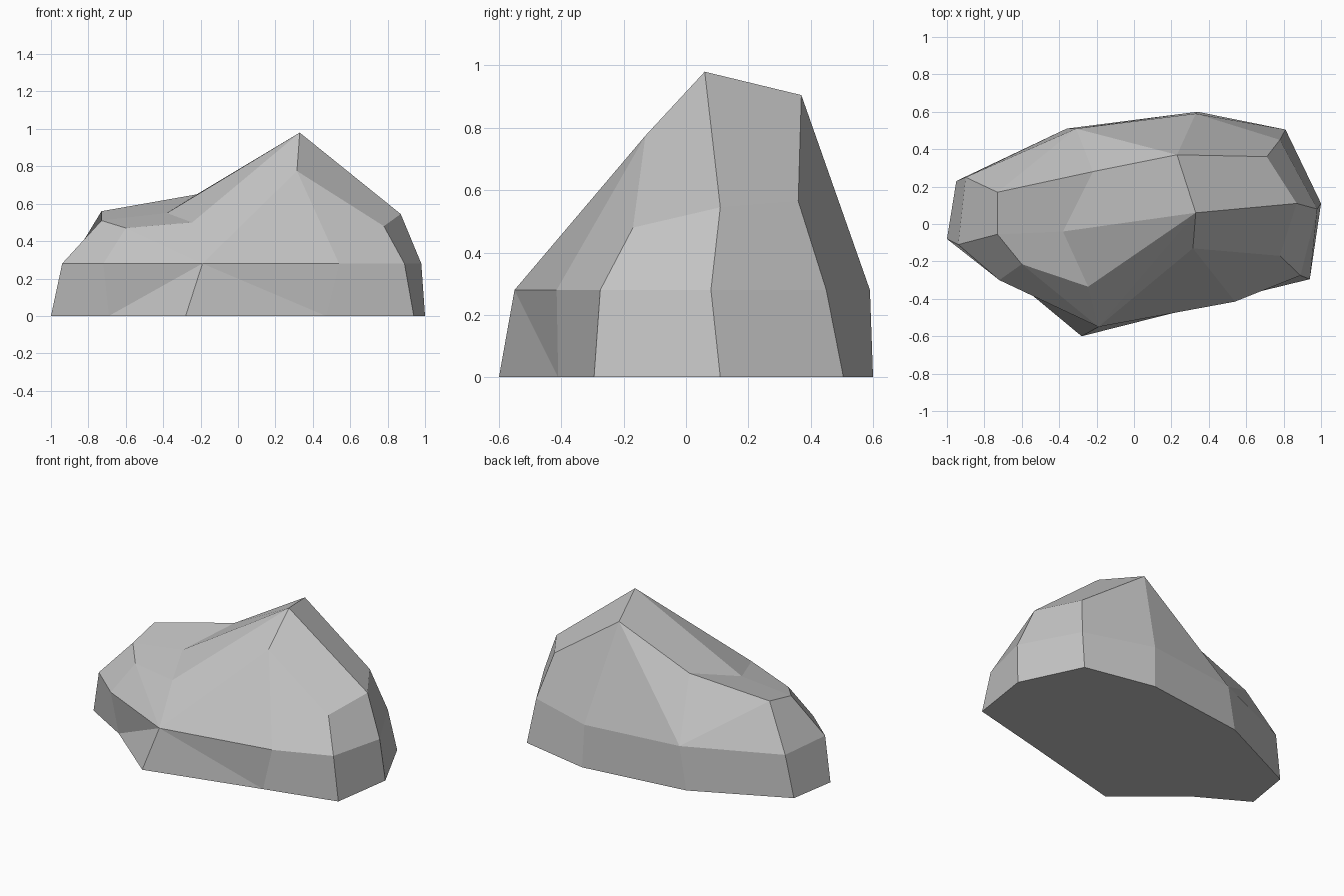
import bpy
import bmesh

cube = bpy.data.objects.get("Cube")
if cube:
    bpy.data.objects.remove(cube, do_unlink=True)

# One stone colour
stone = bpy.data.materials.new("stone grey")
stone.use_nodes = True
GREY = (0.55, 0.55, 0.55, 1)
stone.diffuse_color = GREY
shader = stone.node_tree.nodes["Principled BSDF"]
shader.inputs["Base Color"].default_value = GREY
shader.inputs["Roughness"].default_value = 0.9

# Footprint and skirt outlines, sharing compass names, front-left corner onwards
COMPASS = ["w", "sw", "s", "sse", "se", "e", "ne", "n", "nw", "wnw"]
FOOT = [(-1, -.08), (-.69, -.26), (-.28, -.6), (.47, -.41), (.94, -.295),
        (1, .11), (.81, .505), (.34, .6), (-.36, .51), (-.95, .23)]
SKIRT = [(-.94, -.11), (-.72, -.3), (-.19, -.55), (.54, -.415), (.89, -.275),
         (.98, .08), (.78, .45), (.33, .59), (-.31, .51), (-.9, .25)]
SKIRT_HEIGHT = .28

# Corners of the crown
CROWN = {
    "brow_back": (-.73, .17, .56), "brow_mid": (-.73, -.055, .51),
    "brow_front": (-.6, -.215, .47), "lip": (-.245, -.335, .5),
    "dip": (-.38, -.04, .55), "saddle": (-.22, .28, .65),
    "crest": (.23, .37, .905), "peak": (.33, .06, .98),
    "spur": (.315, -.13, .775), "knee": (.78, -.17, .48),
    "hip": (.87, .11, .545), "heel": (.71, .36, .565),
}

# Facets rising from the skirt
SLOPES = [
    ("w", "sw", "brow_front", "brow_mid"),
    ("sw", "s", "brow_front"),
    ("s", "lip", "brow_front"),
    ("s", "peak", "lip"),
    ("s", "spur", "peak"),
    ("s", "sse", "spur"),
    ("sse", "se", "knee", "spur"),
    ("se", "e", "hip", "knee"),
    ("e", "ne", "heel", "hip"),
    ("ne", "n", "crest", "heel"),
    ("n", "nw", "crest"),
    ("nw", "saddle", "crest"),
    ("nw", "brow_back", "saddle"),
    ("nw", "wnw", "brow_back"),
    ("wnw", "w", "brow_mid", "brow_back"),
]

# Facets across the top
TOPS = [
    ("peak", "spur", "knee", "hip"),
    ("peak", "hip", "heel", "crest"),
    ("peak", "crest", "saddle", "dip"),
    ("peak", "dip", "lip"),
    ("saddle", "brow_back", "brow_mid", "dip"),
    ("dip", "brow_mid", "brow_front", "lip"),
]

bm = bmesh.new()
foot = [bm.verts.new((x, y, 0)) for x, y in FOOT]
skirt = [bm.verts.new((x, y, SKIRT_HEIGHT)) for x, y in SKIRT]
corner = dict(zip(COMPASS, skirt))
for name, place in CROWN.items():
    corner[name] = bm.verts.new(place)

# Flat underside
bm.faces.new(foot[::-1])

# Sides, with the quads beside the front corner split into triangles
south = COMPASS.index("s")
for i in range(len(foot)):
    j = (i + 1) % len(foot)
    if i == south:
        bm.faces.new((foot[i], foot[j], skirt[i]))
        bm.faces.new((foot[j], skirt[j], skirt[i]))
    elif j == south:
        bm.faces.new((foot[i], foot[j], skirt[j]))
        bm.faces.new((foot[i], skirt[j], skirt[i]))
    else:
        bm.faces.new((foot[i], foot[j], skirt[j], skirt[i]))

# Crown
for facet in SLOPES + TOPS:
    bm.faces.new([corner[name] for name in facet])

bmesh.ops.recalc_face_normals(bm, faces=bm.faces[:])
mesh = bpy.data.meshes.new("rock")
bm.to_mesh(mesh)
bm.free()
mesh.materials.append(stone)
rock = bpy.data.objects.new("rock", mesh)
bpy.context.collection.objects.link(rock)
